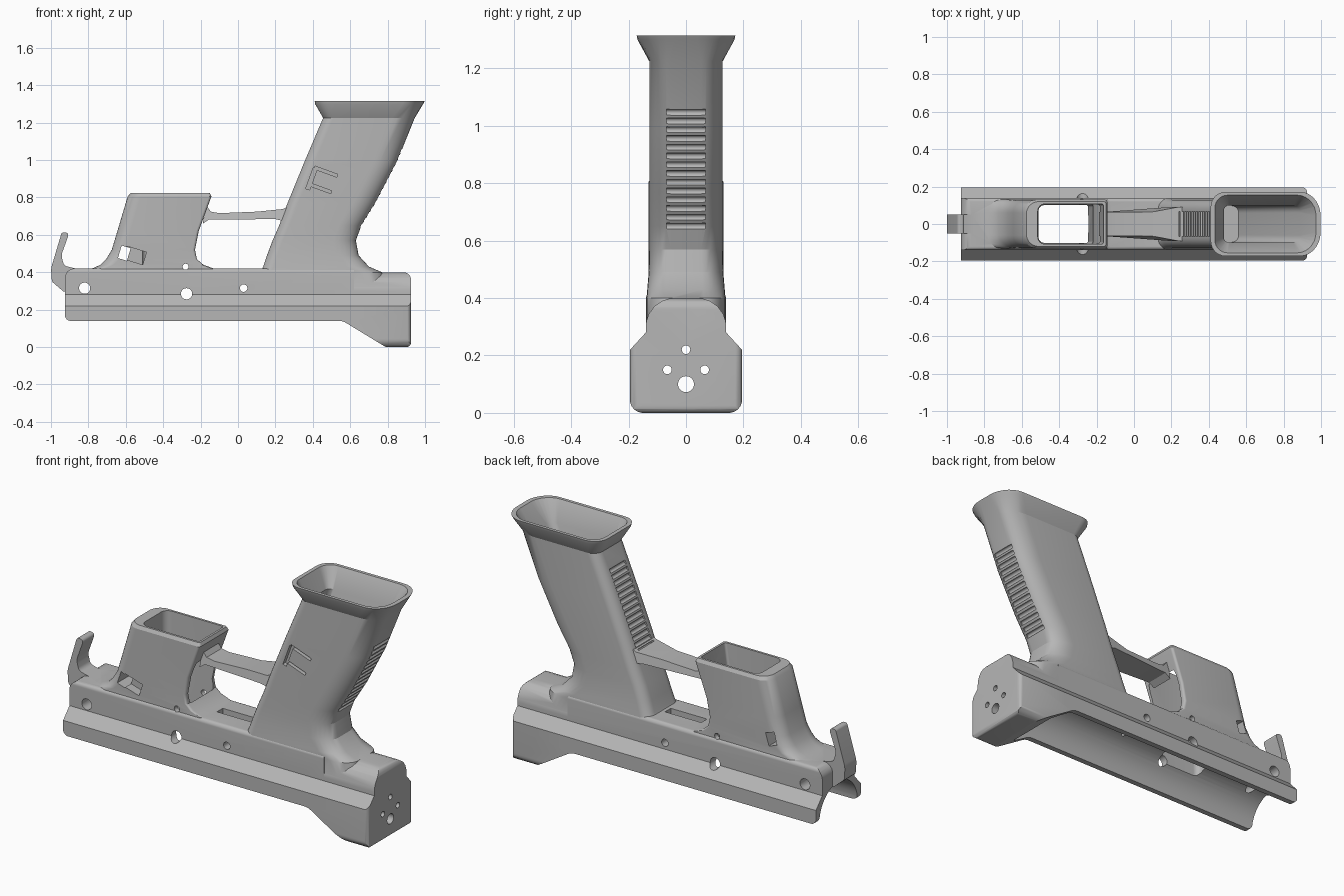
import bpy, bmesh, math
from mathutils import Vector, Matrix

if "Cube" in bpy.data.objects:
    bpy.data.objects.remove(bpy.data.objects["Cube"], do_unlink=True)

grey = bpy.data.materials.new("plain grey")
grey.use_nodes = True
grey.diffuse_color = (0.47, 0.47, 0.47, 1)
grey.node_tree.nodes["Principled BSDF"].inputs["Base Color"].default_value = (0.47, 0.47, 0.47, 1)


def finish(name, bm):
    bmesh.ops.recalc_face_normals(bm, faces=bm.faces)
    mesh = bpy.data.meshes.new(name)
    bm.to_mesh(mesh)
    bm.free()
    mesh.materials.append(grey)
    obj = bpy.data.objects.new(name, mesh)
    bpy.context.collection.objects.link(obj)
    return obj


def rounded(points, steps=6):
    """Outline whose corners carry an optional radius as third value."""
    out = []
    for i, p in enumerate(points):
        c = Vector(p[:2])
        if len(p) < 3:
            out.append(c)
            continue
        a = (Vector(points[i - 1][:2]) - c).normalized()
        b = (Vector(points[(i + 1) % len(points)][:2]) - c).normalized()
        half = a.angle(b) / 2
        start, end = c + a * p[2] / math.tan(half), c + b * p[2] / math.tan(half)
        mid = c + (a + b).normalized() * p[2] / math.sin(half)
        for k in range(steps + 1):
            out.append(mid + (start.lerp(end, k / steps) - mid).normalized() * p[2])
    return out


def extrude(name, points, axis, lo, hi):
    place = {"x": lambda p, d: (d, p[0], p[1]),
             "y": lambda p, d: (p[0], d, p[1]),
             "z": lambda p, d: (p[0], p[1], d)}[axis]
    bm = bmesh.new()
    rings = [[bm.verts.new(place(p, d)) for p in rounded(points)] for d in (lo, hi)]
    skin(bm, rings)
    return finish(name, bm)


def skin(bm, rings):
    n = len(rings[0])
    for r, s in zip(rings, rings[1:]):
        for i in range(n):
            bm.faces.new((r[i], r[(i + 1) % n], s[(i + 1) % n], s[i]))
    bm.faces.new(rings[0])
    bm.faces.new(rings[-1])


def loft(name, levels, steps=7):
    """Levels: z, front x, back x, half width, front radius, back radius x, back radius y."""
    bm = bmesh.new()
    rings = []
    for z, xf, xb, w, rf, rx, ry in levels:
        ring = []
        corners = ((xb - rx, w - ry, rx, ry, 0), (xf + rf, w - rf, rf, rf, 1),
                   (xf + rf, rf - w, rf, rf, 2), (xb - rx, ry - w, rx, ry, 3))
        for cx, cy, ax, ay, q in corners:
            for k in range(steps + 1):
                t = (q + k / steps) * math.pi / 2
                ring.append(bm.verts.new((cx + ax * math.cos(t), cy + ay * math.sin(t), z)))
        rings.append(ring)
    skin(bm, rings)
    return finish(name, bm)


def rods(name, axis, items, length):
    """Round cutters along x or y: centre and radius each."""
    bm = bmesh.new()
    turn = Matrix.Rotation(math.pi / 2, 4, "Y" if axis == "x" else "X")
    for x, y, z, r in items:
        bmesh.ops.create_cone(bm, cap_ends=True, segments=20, radius1=r, radius2=r,
                              depth=length, matrix=Matrix.Translation((x, y, z)) @ turn)
    return finish(name, bm)


def box(name, centre, size, tilt=0):
    bm = bmesh.new()
    bmesh.ops.create_cube(bm, size=1, matrix=Matrix.Translation(centre)
                          @ Matrix.Rotation(math.radians(tilt), 4, "Y") @ Matrix.Diagonal((*size, 1)))
    return finish(name, bm)


def combine(base, other, operation):
    mod = base.modifiers.new("combine", "BOOLEAN")
    mod.operation, mod.solver, mod.object = operation, "EXACT", other
    with bpy.context.temp_override(object=base, active_object=base):
        bpy.ops.object.modifier_apply(modifier=mod.name)
    bpy.data.objects.remove(other, do_unlink=True)


def mirrored(half):
    return half + [(-p[0], *p[1:]) for p in reversed(half)]


# Long lower rail with chamfered shoulders
frame = extrude("frame", mirrored([(0.195, 0.1), (0.195, 0.22), (0.14, 0.28), (0.14, 0.42, 0.02)]),
                "x", -1, 0.62)
combine(frame, extrude("rail_side", [(-0.925, 0.14, 0.03), (-0.925, 0.42, 0.05),
                                     (0.7, 0.42), (0.7, 0.14)], "y", -0.3, 0.3), "INTERSECT")

# Deep rear block with a rounded top
block = extrude("rear_block", mirrored([(0.195, 0, 0.045), (0.195, 0.22), (0.14, 0.28), (0.14, 0.4, 0.1)]),
                "x", 0.5, 1)
combine(block, extrude("block_side", [(0.4, 0.14), (0.56, 0.14, 0.08), (0.79, 0, 0.03), (0.925, 0, 0.025),
                                      (0.925, 0.4, 0.04), (0.4, 0.4)], "y", -0.3, 0.3), "INTERSECT")
combine(block, extrude("block_plan", [(0.4, -0.196), (0.925, -0.196, 0.025), (0.925, 0.196, 0.025),
                                      (0.4, 0.196)], "z", -0.1, 0.6), "INTERSECT")
combine(frame, block, "UNION")

# Raked grip with flared mouth
grip_line = [(0.32, 0.09, 0.79, 0.137), (0.4, 0.12, 0.77, 0.137), (0.43, 0.135, 0.7, 0.135),
             (0.49, 0.155, 0.645, 0.13), (0.57, 0.185, 0.63, 0.128), (0.65, 0.22, 0.66, 0.128),
             (0.77, 0.265, 0.735, 0.128), (0.99, 0.355, 0.85, 0.128), (1.225, 0.455, 0.945, 0.128)]
mouth = [(1.3, 0.412, 0.99, 0.169, 0.08, 0.11, 0.13), (1.315, 0.41, 0.998, 0.172, 0.08, 0.11, 0.13)]
combine(frame, loft("grip", [(*g, 0.055, 0.12, 0.075) for g in grip_line] + mouth), "UNION")

# Forward box with sloped front
box_line = [(0.35, -0.82, -0.13), (0.42, -0.78, -0.13), (0.44, -0.735, -0.185), (0.47, -0.705, -0.22),
            (0.52, -0.675, -0.23), (0.62, -0.645, -0.21), (0.805, -0.59, -0.142)]
combine(frame, loft("forward_box", [(*b, 0.13, 0.07, 0.014, 0.014) for b in box_line]
                    + [(0.823, -0.575, -0.15, 0.12, 0.065, 0.012, 0.012)]), "UNION")

# Guard bar bridging box and grip
bar = extrude("guard_bar", [(-0.25, 0.6), (-0.215, 0.6), (-0.195, 0.655), (-0.155, 0.682), (0.2, 0.684),
                            (0.238, 0.675), (0.235, 0.64), (0.33, 0.64), (0.34, 0.79), (0.275, 0.755),
                            (0.24, 0.738), (0.1, 0.724), (-0.1, 0.716), (-0.145, 0.724),
                            (-0.165, 0.75), (-0.25, 0.75)], "y", -0.065, 0.065)
for v in bar.data.vertices:
    if v.co.x > 0.15:
        v.co.y *= 1.4
combine(frame, bar, "UNION")

# Curved front hook
combine(frame, extrude("front_hook", [(-0.86, 0.3), (-0.925, 0.29), (-0.995, 0.35, 0.02), (-1.0, 0.42, 0.1),
                                      (-0.942, 0.615, 0.015), (-0.902, 0.61, 0.015), (-0.945, 0.49, 0.06),
                                      (-0.93, 0.435, 0.03), (-0.86, 0.418)], "y", -0.05, 0.05), "UNION")

# Openings and round underside channel
cutters = [
    extrude("channel", [(0.165 * math.cos(t * math.pi / 24), 0.14 + 0.165 * math.sin(t * math.pi / 24))
                        for t in range(48)], "x", -0.96, 0.68),
    loft("box_opening", [(0.2, -0.51, -0.26, 0.1, 0.03, 0.012, 0.012),
                         (0.85, -0.515, -0.158, 0.108, 0.04, 0.012, 0.012)]),
    loft("grip_opening", [(0.52, 0.22, 0.56, 0.098, 0.03, 0.04, 0.04),
                          (1.21, 0.48, 0.89, 0.1, 0.03, 0.04, 0.04),
                          (1.33, 0.425, 0.985, 0.162, 0.075, 0.11, 0.12)]),
    box("floor_slot", (0, 0, 0.38), (0.22, 0.05, 0.2)),
    box("latch_hole", (-0.608, 0, 0.502), (0.05, 0.6, 0.07), 17),
    box("latch_recess", (-0.552, -0.13, 0.49), (0.11, 0.1, 0.07), 17),
    box("groove_front", (0.393, -0.14, 0.9), (0.022, 0.07, 0.12), 20),
    box("groove_top", (0.47, -0.14, 0.938), (0.13, 0.07, 0.016), 20),
    box("groove_bottom", (0.438, -0.14, 0.85), (0.13, 0.07, 0.016), 20),
]

# Cross holes and rear holes
cutters.append(rods("cross_holes", "y", [(-0.82, 0, 0.315, 0.03), (-0.275, 0, 0.285, 0.03),
                                         (-0.28, 0, 0.43, 0.016), (0.03, 0, 0.315, 0.02)], 0.6))
cutters.append(rods("rear_holes", "x", [(0.8, 0, 0.1, 0.028), (0.8, 0, 0.22, 0.015),
                                        (0.8, 0.065, 0.15, 0.015), (0.8, -0.065, 0.15, 0.015)], 0.5))


def grip_x(z, column):
    for a, b in zip(grip_line, grip_line[1:]):
        if a[0] <= z <= b[0]:
            return a[column] + (b[column] - a[column]) * (z - a[0]) / (b[0] - a[0])


# Finger ridges on both edges of the grip
for name, column, low, shift in (("front_ridges", 1, 0.73, -0.002), ("back_ridges", 2, 0.65, 0.002)):
    ridges = []
    for i in range(14):
        z = low + i * 0.0305
        ridges.append((grip_x(z, column) + shift, 0, z, 0.0115))
    cutters.append(rods(name, "y", ridges, 0.135))

for cutter in cutters:
    combine(frame, cutter, "DIFFERENCE")

# One clean material slot and smooth shading with sharp edges
frame.data.materials.clear()
frame.data.materials.append(grey)
for face in frame.data.polygons:
    face.material_index = 0
bpy.ops.object.select_all(action="DESELECT")
frame.select_set(True)
bpy.context.view_layer.objects.active = frame
bpy.ops.object.shade_smooth_by_angle(angle=math.radians(28))
